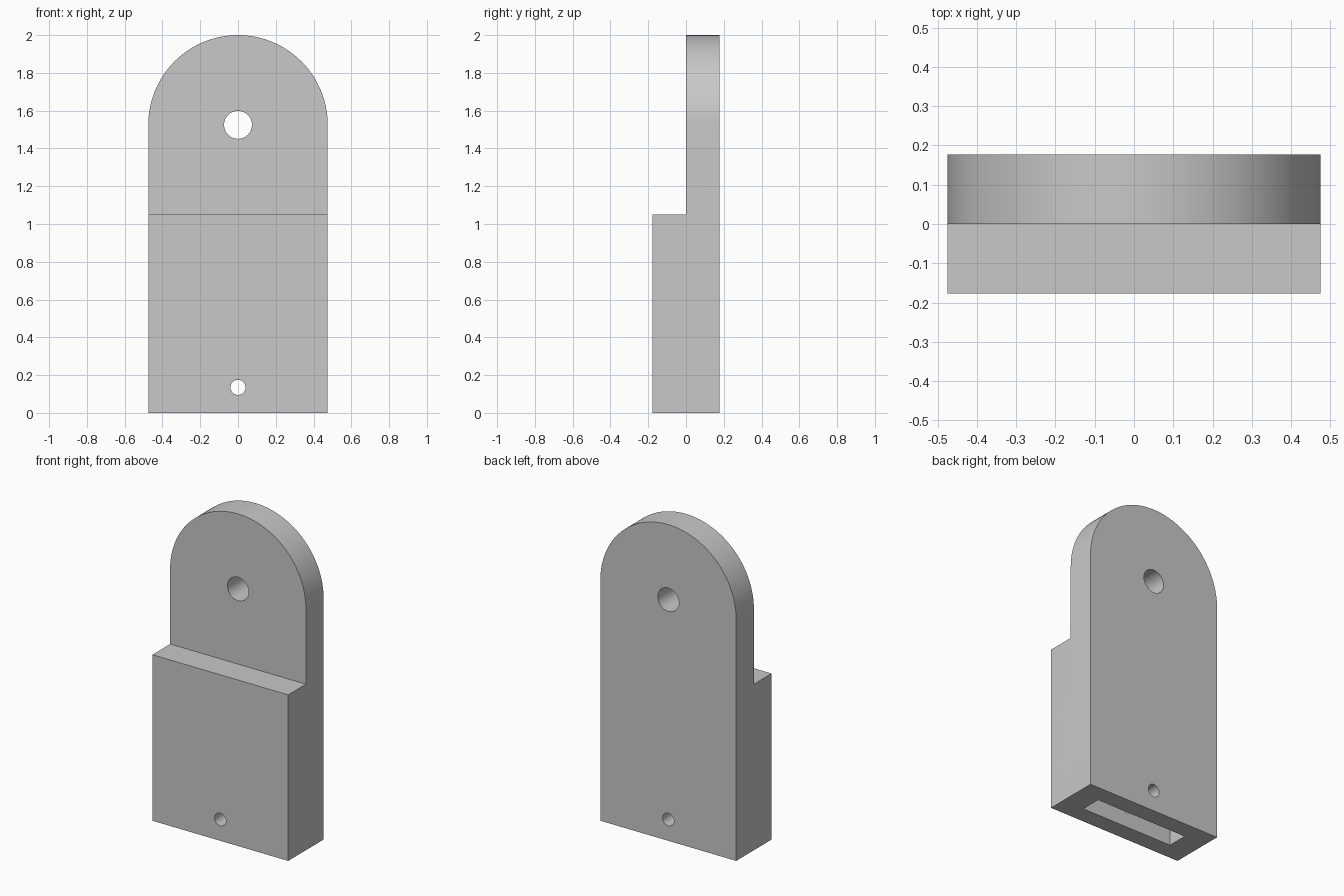
import bpy, bmesh, math
from mathutils import Matrix

if "Cube" in bpy.data.objects:
    bpy.data.objects.remove(bpy.data.objects["Cube"])

HALF_W, HALF_D, HEIGHT = 0.475, 0.177, 2.0
ARC_Z = HEIGHT - HALF_W      # centre of the rounded top
STEP_Z = 1.05                # top of the thick lower block

grey = bpy.data.materials.new("plain grey")
grey.use_nodes = True
colour = (0.58, 0.58, 0.58, 1)
grey.diffuse_color = colour
grey.node_tree.nodes["Principled BSDF"].inputs["Base Color"].default_value = colour


def make_object(name, bm):
    bmesh.ops.recalc_face_normals(bm, faces=bm.faces)
    mesh = bpy.data.meshes.new(name)
    bm.to_mesh(mesh)
    bm.free()
    mesh.materials.append(grey)
    obj = bpy.data.objects.new(name, mesh)
    bpy.context.collection.objects.link(obj)
    return obj


def box(name, x, y, z):
    """Box from (min, max) pairs."""
    bm = bmesh.new()
    bmesh.ops.create_cube(bm, size=1)
    for v in bm.verts:
        v.co = [lo + (c + 0.5) * (hi - lo) for c, (lo, hi) in zip(v.co, (x, y, z))]
    return make_object(name, bm)


def pin(name, radius, z):
    """Cylinder along y, for drilling."""
    bm = bmesh.new()
    turn = Matrix.Translation((0, 0, z)) @ Matrix.Rotation(math.pi / 2, 4, "X")
    bmesh.ops.create_cone(bm, cap_ends=True, segments=48, radius1=radius,
                          radius2=radius, depth=1, matrix=turn)
    return make_object(name, bm)


# Round-topped body, extruded front to back
profile = [(-HALF_W, 0), (HALF_W, 0)]
for i in range(65):
    a = math.pi * i / 64
    profile.append((HALF_W * math.cos(a), ARC_Z + HALF_W * math.sin(a)))
bm = bmesh.new()
face = bm.faces.new([bm.verts.new((x, -HALF_D, z)) for x, z in profile])
extruded = bmesh.ops.extrude_face_region(bm, geom=[face], use_keep_orig=True)
moved = [g for g in extruded["geom"] if isinstance(g, bmesh.types.BMVert)]
bmesh.ops.translate(bm, verts=moved, vec=(0, 2 * HALF_D, 0))
body = make_object("bracket_body", bm)

# Front step, bottom socket and the two through holes
cutters = [
    box("step_cutter", (-1, 1), (-1, 0), (STEP_Z, 3)),
    box("socket_cutter", (-0.325, 0.325), (-0.066, 0.066), (-0.2, 0.9)),
    pin("upper_hole_cutter", 0.074, ARC_Z),
    pin("lower_hole_cutter", 0.04, 0.135),
]
bpy.ops.object.select_all(action="DESELECT")
bpy.context.view_layer.objects.active = body
body.select_set(True)
for cutter in cutters:
    cutter.hide_render = True
    mod = body.modifiers.new(cutter.name, "BOOLEAN")
    mod.operation = "DIFFERENCE"
    mod.solver = "EXACT"
    mod.object = cutter
    bpy.ops.object.modifier_apply(modifier=mod.name)
    bpy.data.objects.remove(cutter)

bpy.ops.object.shade_smooth_by_angle(angle=math.radians(30))
